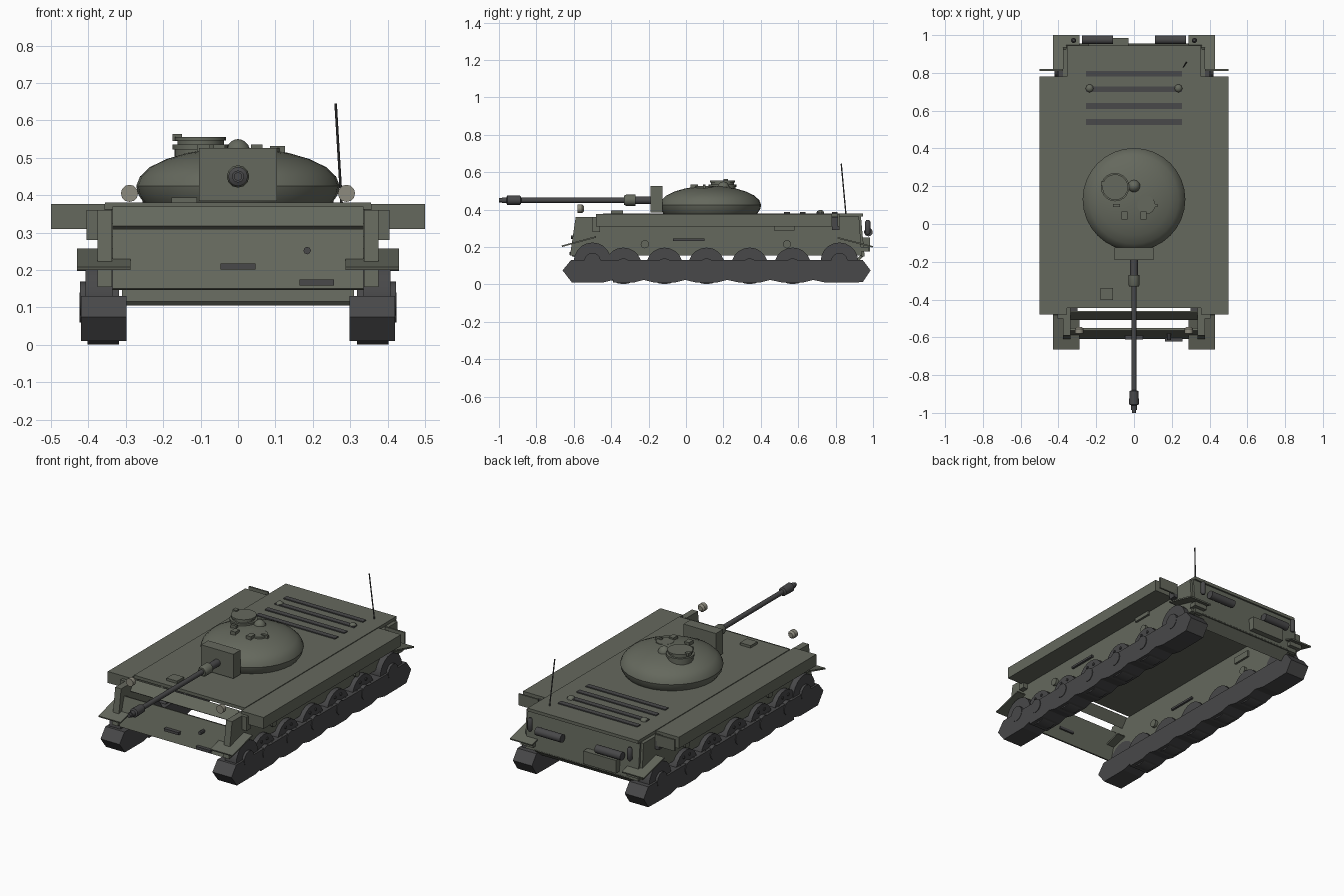
import bpy, bmesh, math
from mathutils import Vector

if "Cube" in bpy.data.objects:
    bpy.data.objects.remove(bpy.data.objects["Cube"])


def material(name, rgb):
    m = bpy.data.materials.new(name)
    m.diffuse_color = (*rgb, 1)
    m.use_nodes = True
    m.node_tree.nodes["Principled BSDF"].inputs["Base Color"].default_value = m.diffuse_color
    return m


GREEN = material("olive", (0.13, 0.14, 0.11))
DARK = material("dark_metal", (0.065, 0.065, 0.067))
LAMP = material("lamp", (0.27, 0.26, 0.21))


def finish(name, bm, mat, smooth=False):
    bmesh.ops.recalc_face_normals(bm, faces=bm.faces)
    mesh = bpy.data.meshes.new(name)
    bm.to_mesh(mesh)
    bm.free()
    mesh.materials.append(mat)
    ob = bpy.data.objects.new(name, mesh)
    bpy.context.collection.objects.link(ob)
    if smooth:
        bpy.ops.object.select_all(action='DESELECT')
        ob.select_set(True)
        bpy.context.view_layer.objects.active = ob
        bpy.ops.object.shade_smooth_by_angle(angle=math.radians(35))
    return ob


def box(name, x, y, z, mat=GREEN):
    """Box from three (min, max) ranges."""
    return prism(name, x, [(y[0], z[0]), (y[1], z[0]), (y[1], z[1]), (y[0], z[1])], mat)


def prism(name, x, profile, mat=GREEN):
    """Side profile in (y, z), extruded across x."""
    bm = bmesh.new()
    a, b = [[bm.verts.new((v, y, z)) for y, z in profile] for v in x]
    bm.faces.new(a)
    bm.faces.new(b[::-1])
    for i in range(len(a)):
        j = (i + 1) % len(a)
        bm.faces.new((a[i], a[j], b[j], b[i]))
    return finish(name, bm, mat)


def plate(name, x, p, q, t, mat=GREEN):
    """Sloping sheet of thickness t from p to q in (y, z)."""
    d = (Vector(q) - Vector(p)).normalized()
    n = Vector((-d.y, d.x)) * t
    return prism(name, x, [p, q, tuple(Vector(q) + n), tuple(Vector(p) + n)], mat)


def lathe(name, origin, axis, profile, mat=GREEN, n=16):
    """Profile of (distance along axis, radius), revolved."""
    bm = bmesh.new()
    rot = Vector(axis).to_track_quat('Z', 'Y')
    rings = []
    for d, r in profile:
        rings.append([bm.verts.new(Vector(origin) + rot @ Vector((
            r * math.cos(math.tau * k / n), r * math.sin(math.tau * k / n), d)))
            for k in range(n)])
    for a, b in zip(rings, rings[1:]):
        for k in range(n):
            j = (k + 1) % n
            bm.faces.new((a[k], a[j], b[j], b[k]))
    bm.faces.new(rings[0])
    bm.faces.new(rings[-1])
    return finish(name, bm, mat, True)


def rod(name, p, q, r, mat=GREEN, n=16):
    d = Vector(q) - Vector(p)
    return lathe(name, p, d, [(0, r), (d.length, r)], mat, n)


def dome(name, c, r, h, mat=GREEN):
    return lathe(name, c, (0, 0, 1), [(h * math.sin(a), max(r * math.cos(a), 1e-4))
                 for a in (i * math.pi / 10 for i in range(6))], mat)


# hull: open underneath, made of sheets
box("deck", (-0.355, 0.355), (-0.445, 0.945), (0.362, 0.38))
plate("upper_front", (-0.335, 0.335), (-0.5, 0.31), (-0.46, 0.362), 0.012)
plate("front_plate", (-0.335, 0.335), (-0.61, 0.15), (-0.565, 0.31), -0.015)
plate("rear_plate", (-0.36, 0.36), (0.955, 0.15), (0.935, 0.365), 0.02)
plate("lower_rear", (-0.31, 0.31), (0.9, 0.105), (0.955, 0.155), 0.015)

# running gear positions
wheels = [-0.335, -0.115, 0.11, 0.34, 0.57]
bottom = []
for y in [-0.5] + wheels + [0.8]:
    bottom += [(y - 0.055, 0.01), (y + 0.055, 0.01), (y + 0.11, 0.024)]
bottom = bottom[1:-1]
track = [(-0.615, 0.13), (-0.66, 0.075), (-0.61, 0.01)] + bottom + \
        [(0.945, 0.012), (0.987, 0.075), (0.945, 0.13)]


def mx(s, a, b):
    return tuple(sorted((s * a, s * b)))


for s, side in ((1, "right"), (-1, "left")):
    prism(side + "_hull_side", mx(s, 0.337, 0.375),
          [(-0.62, 0.155), (0.94, 0.155), (0.925, 0.362), (-0.59, 0.36)])
    # fenders and mudguards
    box(side + "_fender", mx(s, 0.355, 0.5), (-0.48, 0.78), (0.31, 0.376))
    box(side + "_fender_bracket", mx(s, 0.36, 0.405), (-0.5, -0.46), (0.28, 0.36))
    box(side + "_fender_end", mx(s, 0.375, 0.5), (0.81, 0.82), (0.31, 0.376))
    box(side + "_fender_link", mx(s, 0.36, 0.4), (0.78, 0.82), (0.29, 0.36), DARK)
    plate(side + "_front_mudguard", mx(s, 0.288, 0.43), (-0.663, 0.2), (-0.48, 0.25), 0.008)
    plate(side + "_rear_mudguard", mx(s, 0.288, 0.43), (0.81, 0.245), (0.998, 0.197), 0.008)
    box(side + "_rear_bracket", mx(s, 0.3, 0.38), (0.93, 0.975), (0.175, 0.2))

    # tracks, road wheels, end wheels
    prism(side + "_track", mx(s, 0.298, 0.42), track, DARK)
    for i, y in enumerate(wheels):
        rod(f"{side}_wheel_{i}", (s * 0.318, y, 0.099), (s * 0.402, y, 0.099), 0.098, DARK, 20)
        rod(f"{side}_hub_{i}", (s * 0.4, y, 0.1), (s * 0.424, y, 0.1), 0.04, DARK, 12)
        for k in range(8):
            a = math.tau * (k + 0.5) / 8
            p = (y + 0.068 * math.cos(a), 0.1 + 0.068 * math.sin(a))
            rod(f"{side}_bolt_{i}_{k}", (s * 0.4, *p), (s * 0.408, *p), 0.008, DARK, 6)
    for name, y in (("idler", -0.5), ("sprocket", 0.82)):
        rod(f"{side}_{name}", (s * 0.335, y, 0.124), (s * 0.408, y, 0.124), 0.1, DARK, 20)
        rod(f"{side}_{name}_hub", (s * 0.4, y, 0.124), (s * 0.422, y, 0.124), 0.045, DARK, 12)

    # side fittings pass through the sheets
    for y in (-0.22, 0.54):
        rod(side + "_side_port", (s * 0.32, y, 0.215), (s * 0.39, y, 0.215), 0.022)
    box(side + "_side_tool", mx(s, 0.325, 0.388), (-0.07, 0.1), (0.233, 0.245), DARK)
    box(side + "_side_box", mx(s, 0.325, 0.388), (0.47, 0.58), (0.288, 0.325))

    # lamps, exhausts, deck lugs
    lathe(side + "_headlight", (s * 0.29, -0.545, 0.405), (0, -1, 0),
          [(0, 0.014), (0.01, 0.023), (0.035, 0.023)], LAMP, 12)
    lathe(side + "_tail_light", (s * 0.32, 0.972, 0.265), (0, 0, 1),
          [(0, 0.007), (0.01, 0.014), (0.07, 0.014), (0.08, 0.007)], DARK, 12)
    rod(side + "_exhaust", (s * 0.11, 0.975, 0.28), (s * 0.275, 0.975, 0.28), 0.023, DARK)
    dome(side + "_deck_lug", (s * 0.235, 0.718, 0.38), 0.021, 0.018)
    # periscopes on the turret roof
    box(side + "_periscope", mx(s, 0.035, 0.065), (0.025, 0.065), (0.5, 0.535))

# engine grilles and front hatch
for i, y in enumerate((0.795, 0.713, 0.625, 0.54)):
    box(f"grille_{i}", (-0.255, 0.255), (y - 0.015, y + 0.015), (0.378, 0.386), DARK)
box("driver_hatch", (-0.178, -0.11), (-0.402, -0.338), (0.378, 0.394))

# front and rear fittings
box("front_slot", (-0.047, 0.047), (-0.612, -0.57), (0.202, 0.217), DARK)
box("front_tow_block", (0.165, 0.257), (-0.622, -0.59), (0.158, 0.174), DARK)
rod("front_gun_port", (0.185, -0.57, 0.252), (0.185, -0.615, 0.252), 0.01, DARK, 8)
box("rear_box", (-0.24, -0.03), (0.945, 0.985), (0.175, 0.25))
rod("antenna", (0.277, 0.855, 0.375), (0.261, 0.83, 0.645), 0.0035, DARK, 8)

# turret
lathe("turret", (0, 0.13, 0), (0, 0, 1),
      [(0.378, 0.25), (0.4, 0.266), (0.425, 0.272), (0.45, 0.262), (0.475, 0.236),
       (0.497, 0.19), (0.513, 0.135), (0.523, 0.07), (0.526, 0.001)], GREEN, 32)
box("mantlet", (-0.104, 0.104), (-0.19, -0.125), (0.385, 0.526))

# gun barrel with sleeve, collar and muzzle brake
lathe("gun", (0, -0.18, 0.45), (0, -1, 0),
      [(0, 0.021), (0.09, 0.021), (0.09, 0.029), (0.135, 0.029), (0.15, 0.023), (0.15, 0.014),
       (0.7, 0.014), (0.705, 0.024), (0.775, 0.026), (0.78, 0.016), (0.805, 0.016),
       (0.805, 0.011), (0.82, 0.011)], DARK, 12)
lathe("gun_collar", (0, -0.27, 0.45), (0, -1, 0), [(0, 0.03), (0.05, 0.03), (0.062, 0.024)], GREEN, 12)

# cupola, vent and second hatch
lathe("cupola", (-0.1, 0.195, 0), (0, 0, 1),
      [(0.49, 0.07), (0.522, 0.07), (0.522, 0.075), (0.535, 0.075), (0.535, 0.062),
       (0.546, 0.062), (0.546, 0.068), (0.556, 0.068)], GREEN, 20)
box("cupola_sight", (-0.175, -0.15), (0.2, 0.225), (0.545, 0.563))
dome("roof_vent", (0, 0.2, 0.51), 0.034, 0.04)
rod("loader_hatch", (0.065, 0.1, 0.49), (0.065, 0.1, 0.526), 0.048)
box("loader_hinge", (0.085, 0.125), (0.09, 0.105), (0.5, 0.532))
box("roof_sight", (-0.11, -0.075), (0.09, 0.105), (0.5, 0.535))
